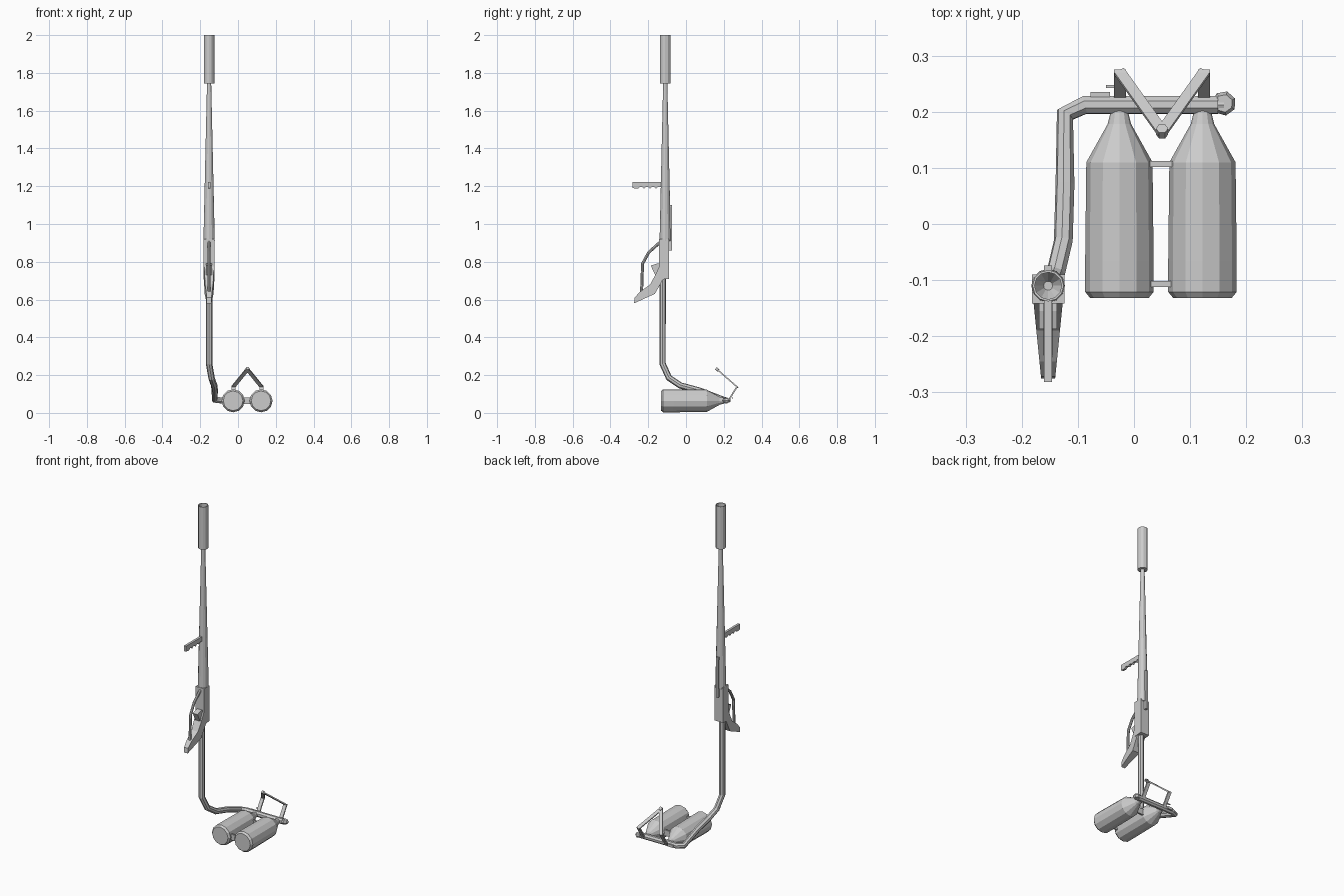
import bpy, bmesh, math
from mathutils import Vector, Matrix

if "Cube" in bpy.data.objects:
    bpy.data.objects.remove(bpy.data.objects["Cube"])

metal = bpy.data.materials.new("plain grey metal")
metal.use_nodes = True
GREY = (0.6, 0.6, 0.6, 1)
metal.diffuse_color = GREY
metal.node_tree.nodes["Principled BSDF"].inputs["Base Color"].default_value = GREY

GUN_X, GUN_Y = -0.153, -0.11
TANK_Z = 0.064


def finish(name, bm):
    bmesh.ops.remove_doubles(bm, verts=bm.verts, dist=1e-5)
    bmesh.ops.recalc_face_normals(bm, faces=bm.faces)
    mesh = bpy.data.meshes.new(name)
    bm.to_mesh(mesh)
    bm.free()
    mesh.materials.append(metal)
    obj = bpy.data.objects.new(name, mesh)
    bpy.context.collection.objects.link(obj)
    return obj


def lathe(name, profile, loc, rot=Matrix(), sides=12):
    """Spin (radius, height) points around z, then rotate and place."""
    bm = bmesh.new()
    verts = [bm.verts.new((r, 0, h)) for r, h in profile]
    edges = [bm.edges.new(pair) for pair in zip(verts, verts[1:])]
    bmesh.ops.spin(bm, geom=verts + edges, cent=(0, 0, 0), axis=(0, 0, 1),
                   angle=math.tau, steps=sides)
    bm.transform(Matrix.Translation(loc) @ rot)
    return finish(name, bm)


def prism(name, outline, half):
    """Side outline of (y, z) points, thickened in x; half is a width rule of y."""
    bm = bmesh.new()
    sides = [[bm.verts.new((GUN_X + s * half(y), y, z)) for y, z in outline]
             for s in (-1, 1)]
    for ring in sides:
        bm.faces.new(ring)
    n = len(outline)
    for i in range(n):
        j = (i + 1) % n
        bm.faces.new((sides[0][i], sides[0][j], sides[1][j], sides[1][i]))
    return finish(name, bm)


def strip(name, a, b, width, thick, normal):
    """Flat bar from a to b, lying square to the normal."""
    a, b = Vector(a), Vector(b)
    d, n = (b - a).normalized(), Vector(normal).normalized()
    turn = Matrix((d, n.cross(d), n)).transposed().to_4x4()
    size = Matrix.Diagonal(((b - a).length + thick, width, thick, 1))
    bm = bmesh.new()
    bmesh.ops.create_cube(bm, size=1)
    bm.transform(Matrix.Translation((a + b) / 2) @ turn @ size)
    return finish(name, bm)


def tube(name, points, radius):
    curve = bpy.data.curves.new(name, "CURVE")
    curve.dimensions = "3D"
    curve.bevel_depth, curve.bevel_resolution = radius, 2
    curve.use_fill_caps = True
    spline = curve.splines.new("POLY")
    spline.points.add(len(points) - 1)
    for p, co in zip(spline.points, points):
        p.co = (*co, 1)
    curve.materials.append(metal)
    obj = bpy.data.objects.new(name, curve)
    bpy.context.collection.objects.link(obj)
    bpy.ops.object.select_all(action="DESELECT")
    obj.select_set(True)
    bpy.context.view_layer.objects.active = obj
    bpy.ops.object.convert(target="MESH")
    for face in bpy.context.object.data.polygons:
        face.use_smooth = False


# Barrel and hollow nozzle
lathe("barrel", [(0, 0.91), (0.03, 0.91), (0.011, 1.75), (0, 1.75)], (GUN_X, GUN_Y, 0))
lathe("nozzle", [(0, 1.745), (0.028, 1.745), (0.028, 2), (0.024, 2),
                 (0.024, 1.8), (0.008, 1.77), (0, 1.77)], (GUN_X, GUN_Y, 0))

# Body, rear grip, trigger and rail
prism("receiver", [(-0.142, 0.92), (-0.09, 0.92), (-0.09, 0.71), (-0.142, 0.705)],
      lambda y: 0.029)
prism("rear_grip", [(-0.14, 0.78), (-0.12, 0.71), (-0.145, 0.665), (-0.165, 0.63),
                    (-0.275, 0.58), (-0.272, 0.61), (-0.245, 0.64), (-0.19, 0.68),
                    (-0.16, 0.735)],
      lambda y: 0.026 + 0.1 * (y + 0.14))
prism("trigger", [(-0.14, 0.79), (-0.155, 0.79), (-0.187, 0.78), (-0.16, 0.725),
                  (-0.14, 0.73)], lambda y: 0.016)
prism("rear_rail", [(-0.1, 0.86), (-0.074, 0.86), (-0.074, 1.1), (-0.1, 1.1)],
      lambda y: 0.007)

# Front grip with finger notches
notches = []
for i in range(4):
    y = -0.255 + i * 0.032
    notches += [(y, 1.187), (y + 0.01, 1.196), (y + 0.022, 1.196)]
prism("front_grip", [(-0.12, 1.223), (-0.282, 1.223), (-0.282, 1.19)] + notches
      + [(-0.12, 1.19)], lambda y: 0.007)

# Hose loop in front of the body
tube("guard_hose", [(GUN_X, y, z) for y, z in
                    ((-0.13, 0.91), (-0.197, 0.85), (-0.23, 0.79), (-0.236, 0.62))], 0.008)

# Feed pipe from the body down to the tanks
tube("feed_pipe", [(GUN_X, -0.124, 0.72), (GUN_X, -0.124, 0.26), (-0.14, -0.09, 0.185),
                   (-0.126, -0.03, 0.145), (-0.123, 0.07, 0.118), (-0.123, 0.195, 0.07),
                   (-0.088, 0.212, 0.066), (0.15, 0.212, 0.066)], 0.017)

# Twin tanks
forward = Matrix.Rotation(-math.pi / 2, 4, "X")
tank = [(0, -0.132), (0.052, -0.132), (0.061, -0.121), (0.061, -0.065), (0.059, 0.11),
        (0.021, 0.178), (0.016, 0.198), (0.01, 0.206), (0, 0.206)]
for side, x in (("right", -0.026), ("left", 0.122)):
    lathe(side + "_tank", tank, (x, 0, TANK_Z), forward)
for end, y in (("rear", 0.107), ("front", -0.107)):
    strip(end + "_tank_link", (0.02, y, TANK_Z), (0.075, y, TANK_Z), 0.01, 0.035, (0, 0, 1))

# Valve knob on the pipe end and small fittings
across = Matrix.Rotation(math.pi / 2, 4, "Y")
lathe("pipe_collar", [(0, 0), (0.013, 0), (0.013, 0.02), (0, 0.02)],
      (0.14, 0.212, 0.066), across, 8)
lathe("valve_knob", [(0, -0.011), (0.016, -0.011), (0.022, 0), (0.016, 0.011), (0, 0.011)],
      (0.16, 0.215, 0.066), Matrix.Rotation(0.4, 4, "Z"), 7)
strip("pipe_fitting", (-0.07, 0.23, 0.066), (-0.05, 0.23, 0.066), 0.01, 0.015, (0, 0, 1))
strip("valve_pin", (-0.047, 0.245, 0.08), (-0.03, 0.245, 0.08), 0.005, 0.005, (0, 0, 1))

# Folding frame: two legs and two arms meeting at a bolt
peak = Vector((0.05, 0.165, 0.23))
corners = [Vector((x, 0.27, 0.138)) for x in (-0.025, 0.125)]
plane = (corners[0] - peak).cross(corners[1] - peak)
for side, corner in zip(("right", "left"), corners):
    foot = Vector((corner.x, 0.225, 0.066))
    strip(side + "_frame_leg", foot, corner, 0.021, 0.008,
          (corner - foot).cross(Vector((1, 0, 0))))
    strip(side + "_frame_arm", corner, peak, 0.02, 0.007, plane)
lathe("frame_bolt", [(0, -0.008), (0.011, -0.008), (0.011, 0.008), (0, 0.008)], peak,
      plane.to_track_quat("Z", "Y").to_matrix().to_4x4(), 6)
